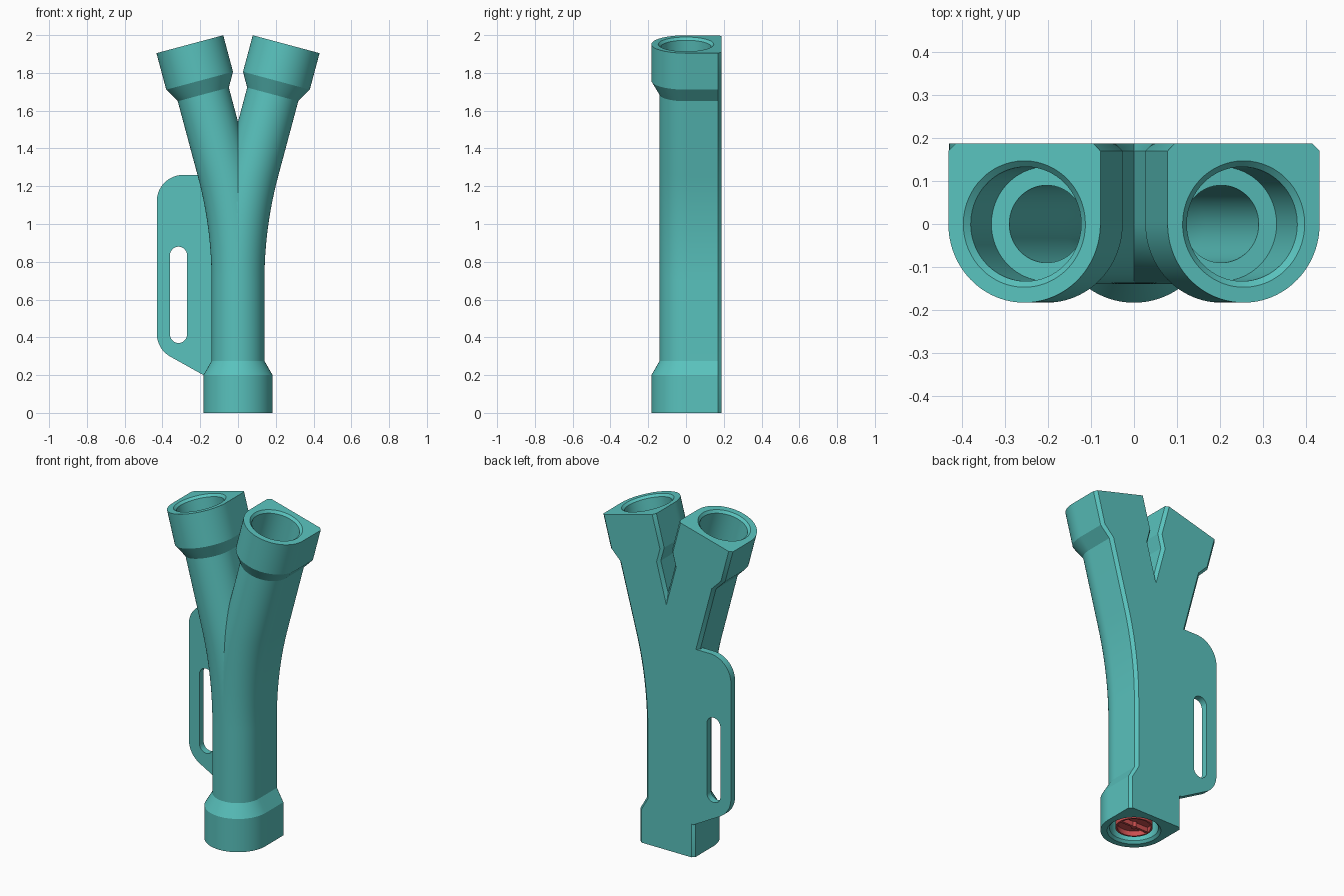
import bpy, bmesh, math
from mathutils import Vector

if "Cube" in bpy.data.objects:
    bpy.data.objects.remove(bpy.data.objects["Cube"])

TILT = math.radians(15)
BEND = 2.28                    # bend radius of each branch
START = 0.70                   # straight length before the bend
ARC = BEND * TILT
TOTAL = START + ARC + 0.685
BACK, CHAMFER = 0.187, 0.017
R_PIPE, R_SOCKET = 0.14, 0.183


def material(name, color):
    m = bpy.data.materials.new(name)
    m.diffuse_color = (*color, 1)
    m.use_nodes = True
    m.node_tree.nodes["Principled BSDF"].inputs["Base Color"].default_value = m.diffuse_color
    return m


teal = material("teal", (0.10, 0.54, 0.51))
red = material("red", (0.60, 0.08, 0.08))


def finish(obj, mat):
    obj.data.materials.clear()
    obj.data.materials.append(mat)
    bpy.ops.object.select_all(action='DESELECT')
    obj.select_set(True)
    bpy.context.view_layer.objects.active = obj
    bpy.ops.object.shade_smooth_by_angle(angle=math.radians(28))


def mesh_object(name, bm, mat):
    bmesh.ops.recalc_face_normals(bm, faces=bm.faces)
    me = bpy.data.meshes.new(name)
    bm.to_mesh(me)
    bm.free()
    obj = bpy.data.objects.new(name, me)
    bpy.context.collection.objects.link(obj)
    finish(obj, mat)
    return obj


def loft(bm, rings, closed=False):
    loops = [[bm.verts.new(p) for p in ring] for ring in rings]
    pairs = list(zip(loops, loops[1:])) + ([(loops[-1], loops[0])] if closed else [])
    for a, b in pairs:
        for i in range(len(a)):
            j = (i + 1) % len(a)
            bm.faces.new((a[i], a[j], b[j], b[i]))


def centre_line(s):
    """Position and tilt at distance s along the right-hand branch."""
    a = min(max((s - START) / BEND, 0), TILT)
    x, z = BEND * (1 - math.cos(a)), min(s, START) + BEND * math.sin(a)
    rest = max(s - START - ARC, 0)
    return Vector((x + rest * math.sin(a), 0, z + rest * math.cos(a))), a


def place(section, s):
    c, a = centre_line(s)
    return [c + Vector((u * math.cos(a), v, -u * math.sin(a))) for u, v in section]


def outer_section(r):
    """Round front, straight sides, chamfered flat back."""
    pts = [(r * math.cos(math.pi + math.pi * i / 48), r * math.sin(math.pi + math.pi * i / 48))
           for i in range(49)]
    side = BACK - CHAMFER
    pts += [(r, side * k / 8) for k in range(1, 9)]
    flat = r - CHAMFER
    pts += [(flat - 2 * flat * k / 16, BACK) for k in range(17)]
    pts += [(-r, side * k / 8) for k in range(8, 0, -1)]
    return pts


angles = [math.atan2(v, u) for u, v in outer_section(R_SOCKET)]


def bore_section(r):
    return [(r * math.cos(a), r * math.sin(a)) for a in angles]


# Forked tube: one hollow branch, cut on the centre plane and mirrored
bend = [START + ARC * k / 20 for k in range(21)]
outside = [(0, R_SOCKET), (0.2, R_SOCKET), (0.275, R_PIPE)] + [(s, R_PIPE) for s in bend] + \
          [(TOTAL - 0.275, R_PIPE), (TOTAL - 0.2, R_SOCKET), (TOTAL, R_SOCKET)]
end = [(0, 0.147), (0.014, 0.133), (0.2, 0.133), (0.2, 0.09)]
inside = end + [(s, 0.09) for s in bend] + [(TOTAL - d, r) for d, r in reversed(end)]
bm = bmesh.new()
loft(bm, [place(outer_section(r), s) for s, r in outside] +
     [place(bore_section(r), s) for s, r in reversed(inside)], closed=True)
bmesh.ops.bisect_plane(bm, geom=bm.verts[:] + bm.edges[:] + bm.faces[:], dist=1e-5,
                       plane_co=(0, 0, 0), plane_no=(1, 0, 0), clear_inner=True)
copy = bmesh.ops.duplicate(bm, geom=bm.verts[:] + bm.edges[:] + bm.faces[:])["geom"]
for v in copy:
    if isinstance(v, bmesh.types.BMVert):
        v.co.x = -v.co.x
bmesh.ops.remove_doubles(bm, verts=bm.verts, dist=1e-4)
mesh_object("forked_tube", bm, teal)


# Handle plate with a rounded slot
def arc(cx, cz, r, a0, a1, n=16):
    return [(cx + r * math.cos(math.radians(a0 + (a1 - a0) * k / n)),
             cz + r * math.sin(math.radians(a0 + (a1 - a0) * k / n))) for k in range(n + 1)]


outline = [(-0.11, 0.2), (-0.11, 1.26)] + arc(-0.29, 1.12, 0.14, 90, 180) + \
          arc(-0.29, 0.42, 0.14, 180, 241) + [(-0.183, 0.2)]
slot = arc(-0.315, 0.835, 0.045, 0, 180) + arc(-0.315, 0.415, 0.045, 180, 360)
cu = bpy.data.curves.new("handle", 'CURVE')
cu.dimensions, cu.fill_mode, cu.extrude = '2D', 'BOTH', 0.02
for pts in (outline, slot):
    sp = cu.splines.new('POLY')
    sp.points.add(len(pts) - 1)
    for p, (x, z) in zip(sp.points, pts):
        p.co = (x, z, 0, 1)
    sp.use_cyclic_u = True
handle = bpy.data.objects.new("handle", cu)
bpy.context.collection.objects.link(handle)
handle.location.y = BACK - 0.02
handle.rotation_euler.x = math.pi / 2
bpy.ops.object.select_all(action='DESELECT')
handle.select_set(True)
bpy.context.view_layer.objects.active = handle
bpy.ops.object.convert(target='MESH')
finish(bpy.context.object, teal)


# Valve in the lower socket: sleeve with a recessed floor, cross bar and hub
def circle(r, z, n=48):
    return [(r * math.cos(2 * math.pi * k / n), r * math.sin(2 * math.pi * k / n), z)
            for k in range(n)]


bm = bmesh.new()
loft(bm, [circle(0.001, 0.05), circle(0.092, 0.05), circle(0.092, 0.02), circle(0.102, 0.02),
          circle(0.102, 0.2), circle(0.001, 0.2)])
mesh_object("valve_sleeve", bm, red)
bm = bmesh.new()
bmesh.ops.create_cube(bm, size=1)
bmesh.ops.scale(bm, vec=(0.186, 0.014, 0.03), verts=bm.verts)
bmesh.ops.translate(bm, vec=(0, 0, 0.037), verts=bm.verts)
mesh_object("valve_bar", bm, red)
bm = bmesh.new()
loft(bm, [circle(0.001, 0.018, 24), circle(0.016, 0.018, 24), circle(0.016, 0.05, 24)])
mesh_object("valve_hub", bm, red)
